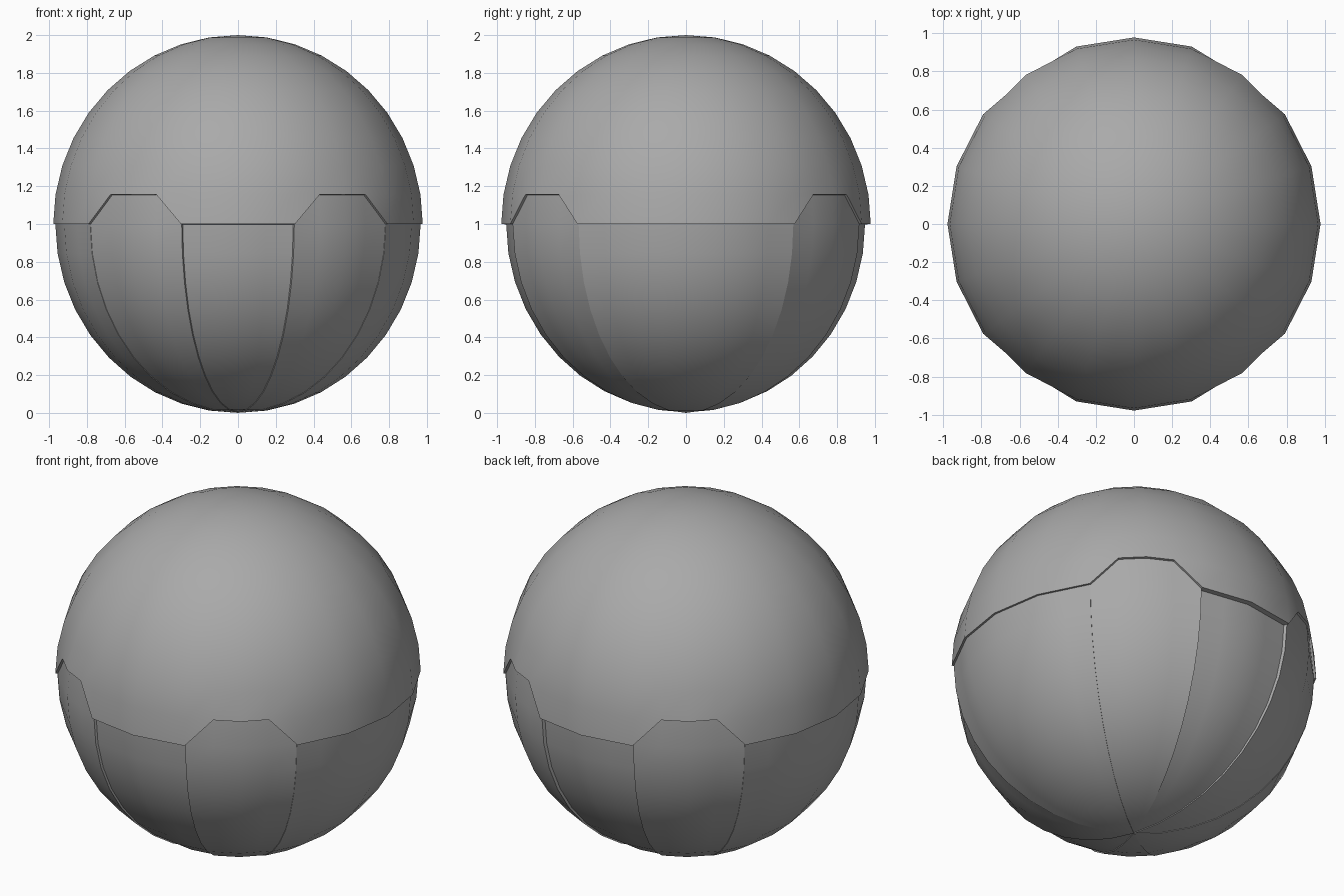
import bpy, bmesh, math

if "Cube" in bpy.data.objects:
    bpy.data.objects.remove(bpy.data.objects["Cube"])

grey = bpy.data.materials.new("mid grey")
grey.diffuse_color = (0.4, 0.4, 0.4, 1)
grey.use_nodes = True
grey.node_tree.nodes["Principled BSDF"].inputs["Base Color"].default_value = grey.diffuse_color

STEP = 9  # degrees per row; columns are 18 degrees wide, halved by chord midpoints
NOTCHES = [18, 126, 198, 306]  # left edges of the four raised panels, 36 degrees wide


def point(az, lat, radius, height):
    """Point on a 20-sided ball; azimuth runs counterclockwise from the front."""
    def ring(a):
        a = math.radians(a)
        return math.sin(a), -math.cos(a)
    if (az // STEP) % 2:
        p, q = ring(az - STEP), ring(az + STEP)
        x, y = (p[0] + q[0]) / 2, (p[1] + q[1]) / 2
    else:
        x, y = ring(az)
    c = math.cos(math.radians(lat)) * radius
    return x * c, y * c, 1 + height * math.sin(math.radians(lat))


def ball_part(name, cells, radius, height, thickness):
    """Thick curved plate from cells given as lists of (azimuth, latitude) corners."""
    bm = bmesh.new()
    verts = {}
    for cell in cells:
        face = []
        for az, lat in cell:
            key = (0 if abs(lat) == 90 else az % 360, lat)
            if key not in verts:
                verts[key] = bm.verts.new(point(key[0], lat, radius, height))
            if verts[key] not in face:
                face.append(verts[key])
        bm.faces.new(face)
    mesh = bpy.data.meshes.new(name)
    bm.to_mesh(mesh)
    bm.free()
    mesh.materials.append(grey)
    obj = bpy.data.objects.new(name, mesh)
    bpy.context.collection.objects.link(obj)
    solid = obj.modifiers.new("thickness", "SOLIDIFY")
    solid.thickness = thickness
    solid.offset = -1
    bpy.context.view_layer.objects.active = obj
    obj.select_set(True)
    bpy.ops.object.modifier_apply(modifier=solid.name)
    bpy.ops.object.shade_smooth_by_angle(angle=math.radians(35))
    obj.select_set(False)


def quads(az0, az1, lat0, lat1):
    return [[(a, l), (a + STEP, l), (a + STEP, l + STEP), (a, l + STEP)]
            for a in range(az0, az1, STEP) for l in range(lat0, lat1, STEP)]


# Upper dome: its lowest row is cut by four notches with sloping corners
dome = quads(0, 360, STEP, 90)
for a in range(0, 360, STEP):
    start = next((n for n in NOTCHES if n <= a < n + 36), None)
    if start is None:
        dome += quads(a, a + STEP, 0, STEP)
    elif a == start:
        dome.append([(a, 0), (a + STEP, STEP), (a, STEP)])
    elif a == start + 27:
        dome.append([(a + STEP, 0), (a + STEP, STEP), (a, STEP)])
ball_part("upper_dome", dome, 0.978, 1.0, 0.035)

# Raised panels that fill the notches
for i, n in enumerate(NOTCHES):
    cells = quads(n, n + 36, -90, 0) + quads(n + 9, n + 27, 0, STEP)
    cells.append([(n, 0), (n + 9, 0), (n + 9, STEP)])
    cells.append([(n + 27, 0), (n + 36, 0), (n + 27, STEP)])
    ball_part(f"raised_panel_{i + 1}", cells, 0.965, 0.997, 0.025)

# Wide side panels and narrow front and back panels
for name, a0, a1, r in (("right_panel", 54, 126, 0.967), ("left_panel", 234, 306, 0.967),
                        ("front_panel", -18, 18, 0.952), ("back_panel", 162, 198, 0.948)):
    ball_part(name, quads(a0, a1, -90, 0), r, 1.0 if r > 0.96 else 0.993, 0.02)
